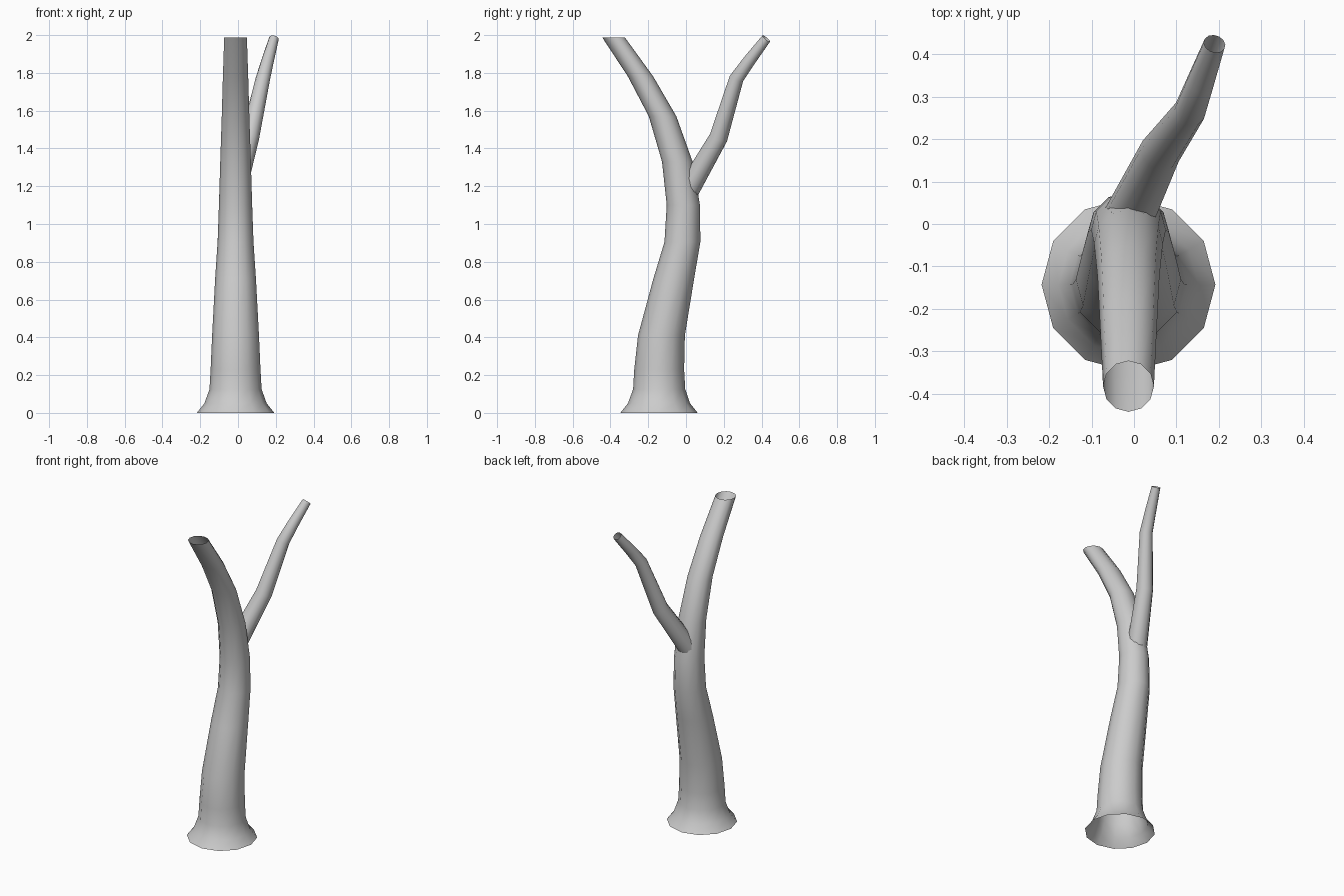
import bpy
import bmesh
from mathutils import Vector

if "Cube" in bpy.data.objects:
    bpy.data.objects.remove(bpy.data.objects["Cube"])

SIDES = 12
UP = Vector((0, 0, 1))


def tube(name, path, tilt):
    """Open smooth tube through (x, y, z, radius) points; tilt turns rings along the path."""
    bm = bmesh.new()
    pts = [Vector(p[:3]) for p in path]
    rings = []
    for i, p in enumerate(path):
        a, b = pts[max(i - 1, 0)], pts[min(i + 1, len(pts) - 1)]
        q = UP.rotation_difference(b - a) if tilt else UP.rotation_difference(UP)
        ring = bmesh.ops.create_circle(bm, segments=SIDES, radius=p[3])["verts"]
        for v in ring:
            v.co = q @ v.co + pts[i]
        rings.append(ring)
    for lo, hi in zip(rings, rings[1:]):
        for k in range(SIDES):
            n = (k + 1) % SIDES
            bm.faces.new((lo[k], lo[n], hi[n], hi[k]))
    bmesh.ops.recalc_face_normals(bm, faces=bm.faces)
    for f in bm.faces:
        f.smooth = True
    mesh = bpy.data.meshes.new(name)
    bm.to_mesh(mesh)
    bm.free()
    obj = bpy.data.objects.new(name, mesh)
    bpy.context.collection.objects.link(obj)
    return obj


# Trunk with flared foot, level rings: (y, z, radius)
trunk = [(-.143, 0, .205), (-.143, .05, .165), (-.142, .125, .138),
         (-.142, .23, .132), (-.13, .41, .124), (-.065, .71, .108),
         (-.019, .905, .095), (-.014, 1.1, .088), (-.046, 1.33, .081),
         (-.124, 1.57, .073), (-.24, 1.78, .067), (-.383, 1.987, .06)]
tube("trunk", [(-.013, y, z, r) for y, z, r in trunk], False)

# Side branch, starting inside the trunk
tube("branch", [(-.02, 0, 1.16, .06), (.063, .172, 1.457, .049),
                (.132, .267, 1.77, .038), (.157, .335, 1.865, .033),
                (.19, .425, 1.982, .026)], True)
